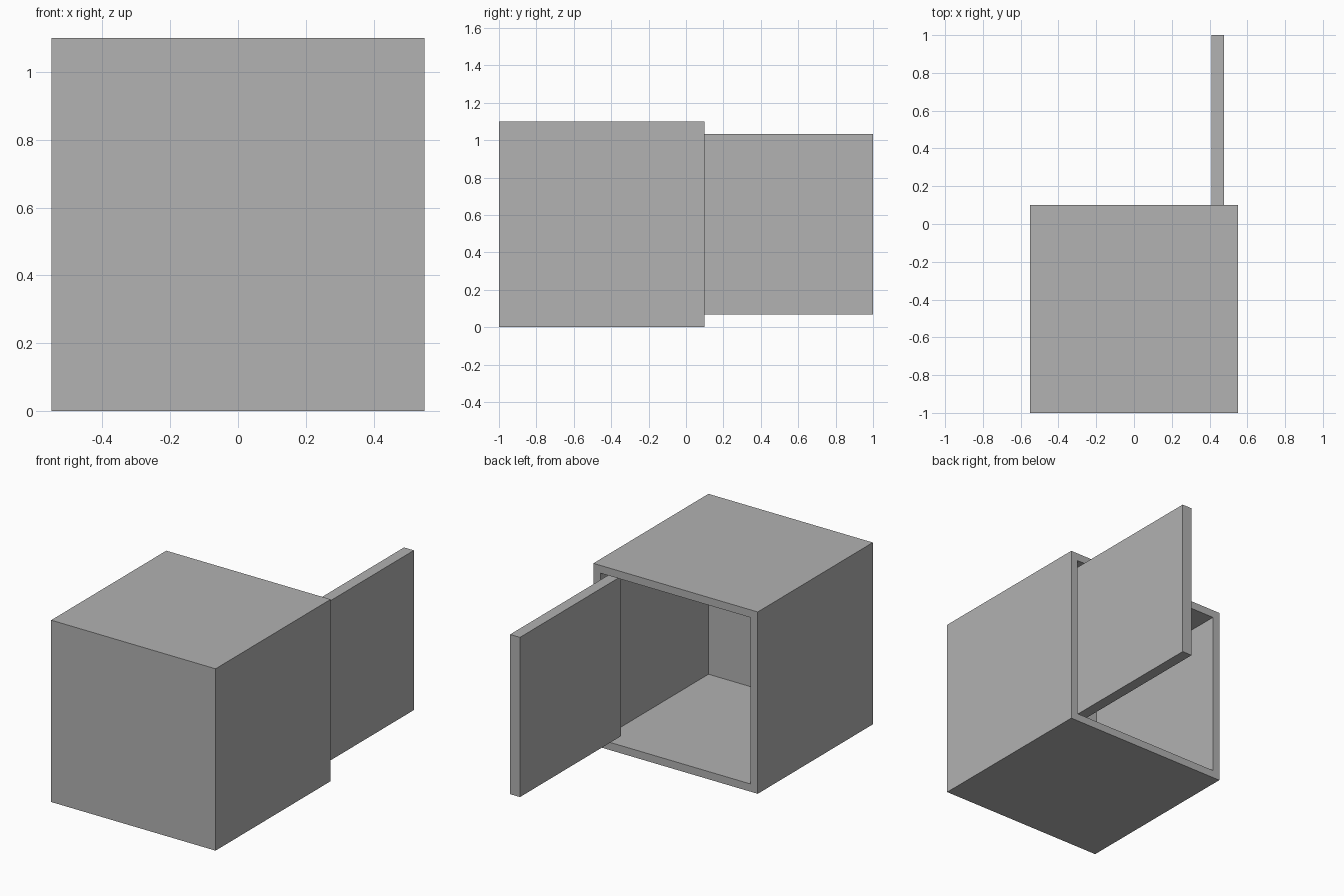
import bpy, bmesh
from mathutils import Vector

cube = bpy.data.objects.get("Cube")
if cube:
    bpy.data.objects.remove(cube, do_unlink=True)

SIZE, WALL = 1.1, 0.066
BACK = SIZE - 1.0          # y of the open side

grey = bpy.data.materials.new("plain grey")
grey.use_nodes = True
colour = (0.445, 0.445, 0.445, 1)
grey.diffuse_color = colour
grey.node_tree.nodes["Principled BSDF"].inputs["Base Color"].default_value = colour


def add_box(name, low, high, hollow=0):
    """Box between two corners; hollow opens its +y side with that wall thickness."""
    low, high = Vector(low), Vector(high)
    bm = bmesh.new()
    bmesh.ops.create_cube(bm, size=1)
    bmesh.ops.scale(bm, vec=high - low, verts=bm.verts)
    bmesh.ops.translate(bm, vec=(low + high) / 2, verts=bm.verts)
    if hollow:
        bm.normal_update()
        opening = max(bm.faces, key=lambda f: f.normal.y)
        bmesh.ops.inset_region(bm, faces=[opening], thickness=hollow)
        floor = bmesh.ops.extrude_face_region(bm, geom=[opening])["geom"]
        if opening.is_valid:
            bmesh.ops.delete(bm, geom=[opening], context="FACES_ONLY")
        verts = [v for v in floor if isinstance(v, bmesh.types.BMVert)]
        bmesh.ops.translate(bm, vec=(0, low.y + hollow - high.y, 0), verts=verts)
    bmesh.ops.recalc_face_normals(bm, faces=bm.faces)
    mesh = bpy.data.meshes.new(name)
    bm.to_mesh(mesh)
    bm.free()
    mesh.materials.append(grey)
    obj = bpy.data.objects.new(name, mesh)
    bpy.context.collection.objects.link(obj)
    return obj


# Open cabinet body
add_box("cabinet", (-SIZE / 2, -1, 0), (SIZE / 2, BACK, SIZE), WALL)

# Door swung fully open, hinged just inside the left wall
add_box("door", (0.411, BACK - WALL, 0.067), (0.477, 1, 1.033))
